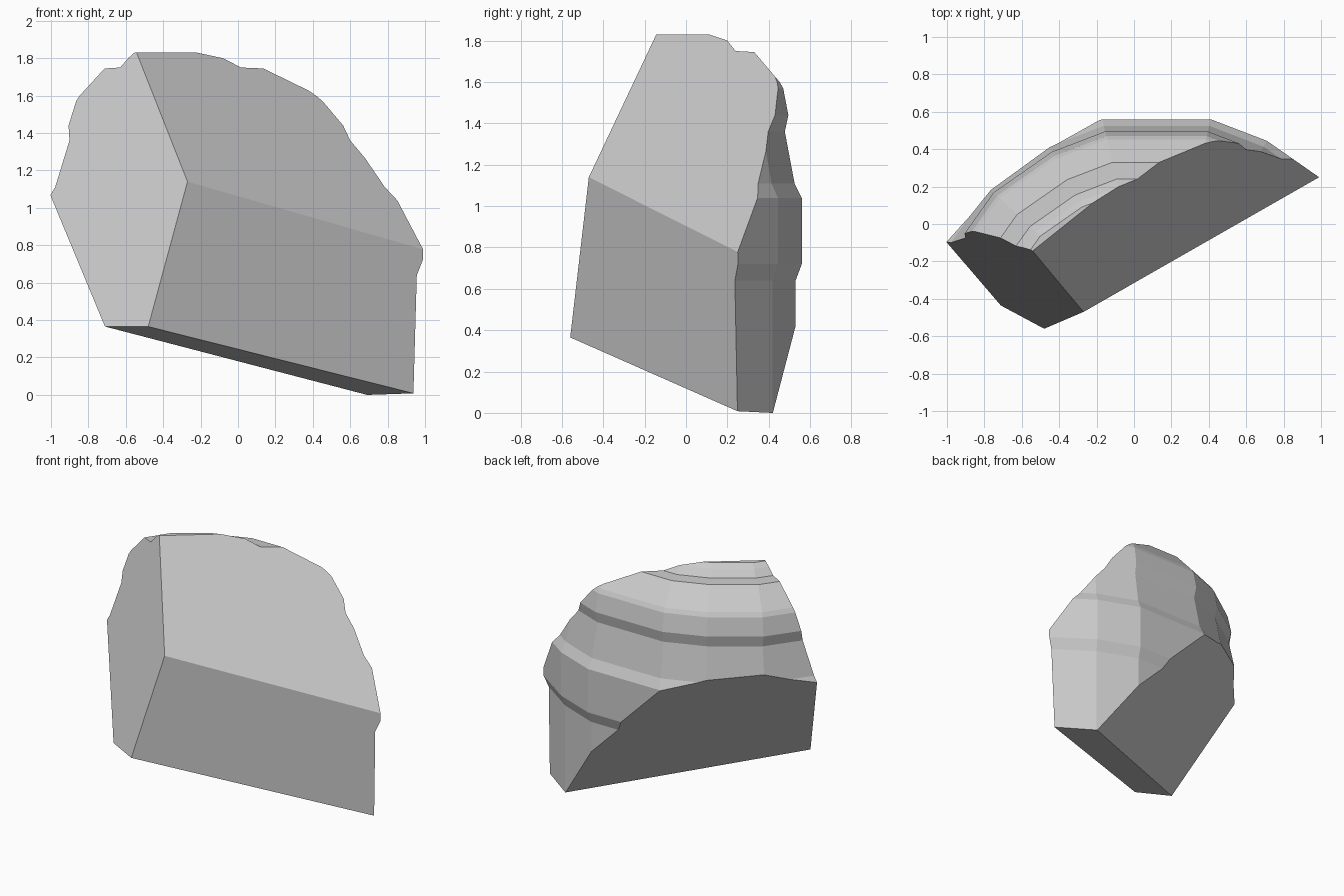
import bpy, bmesh
from mathutils import Vector

if "Cube" in bpy.data.objects:
    bpy.data.objects.remove(bpy.data.objects["Cube"])

CENTER = Vector((0.12, -0.65))          # axis of the stepped dome
BACK = 1.21                             # axis to back facet at full width

# Right half of the dome outline, mirrored to make the left half
half = [(1.25, -0.3), (1.27, 0.15), (1.15, 0.54), (0.92, 0.865), (0.59, 1.095), (0.29, BACK)]
outline = half + [(-x, y) for x, y in reversed(half)]

# Profile: y of the back facet, height
profile = [(0.53, -0.3), (0.53, 0.64), (0.56, 0.72), (0.56, 1.04), (0.525, 1.11),
           (0.478, 1.36), (0.495, 1.44), (0.47, 1.57), (0.453, 1.60), (0.33, 1.745),
           (0.24, 1.75), (0.20, 1.80), (0.168, 1.83)]

bm = bmesh.new()
rings = []
for y, z in profile:
    s = (y - CENTER.y) / BACK
    rings.append([bm.verts.new((CENTER.x + px * s, CENTER.y + py * s, z)) for px, py in outline])
n = len(outline)
for low, high in zip(rings, rings[1:]):
    for i in range(n):
        j = (i + 1) % n
        bm.faces.new((low[i], low[j], high[j], high[i]))
bm.faces.new(rings[-1])
bm.faces.new(rings[0][::-1])

# Corners of the flat break faces
left = (-1.0, -0.1, 1.06)
low_back = (-0.71, -0.435, 0.365)
low_front = (-0.48, -0.56, 0.365)
nose = (-0.27, -0.47, 1.14)
top = (-0.55, -0.15, 1.83)
right = (1.0, 0.26, 0.78)
foot_front = (0.94, 0.25, 0.01)
foot_back = (0.69, 0.42, 0.0)
breaks = [(nose, right, top), (nose, low_front, foot_front), (left, low_front, nose),
          (left, low_back, foot_back), (low_front, low_back, foot_back)]

inside = Vector((0.0, 0.1, 0.9))
for tri in breaks:
    a, b, c = map(Vector, tri)
    normal = (b - a).cross(c - a).normalized()
    if normal.dot(inside - a) > 0:
        normal.negate()
    res = bmesh.ops.bisect_plane(bm, geom=bm.verts[:] + bm.edges[:] + bm.faces[:], dist=1e-5,
                                 plane_co=a, plane_no=normal, clear_outer=True)
    rim = [e for e in bm.edges if e.is_boundary]
    bmesh.ops.holes_fill(bm, edges=rim, sides=0)
bmesh.ops.recalc_face_normals(bm, faces=bm.faces[:])

mesh = bpy.data.meshes.new("dome_fragment")
bm.to_mesh(mesh)
bm.free()
obj = bpy.data.objects.new("dome_fragment", mesh)
bpy.context.collection.objects.link(obj)
